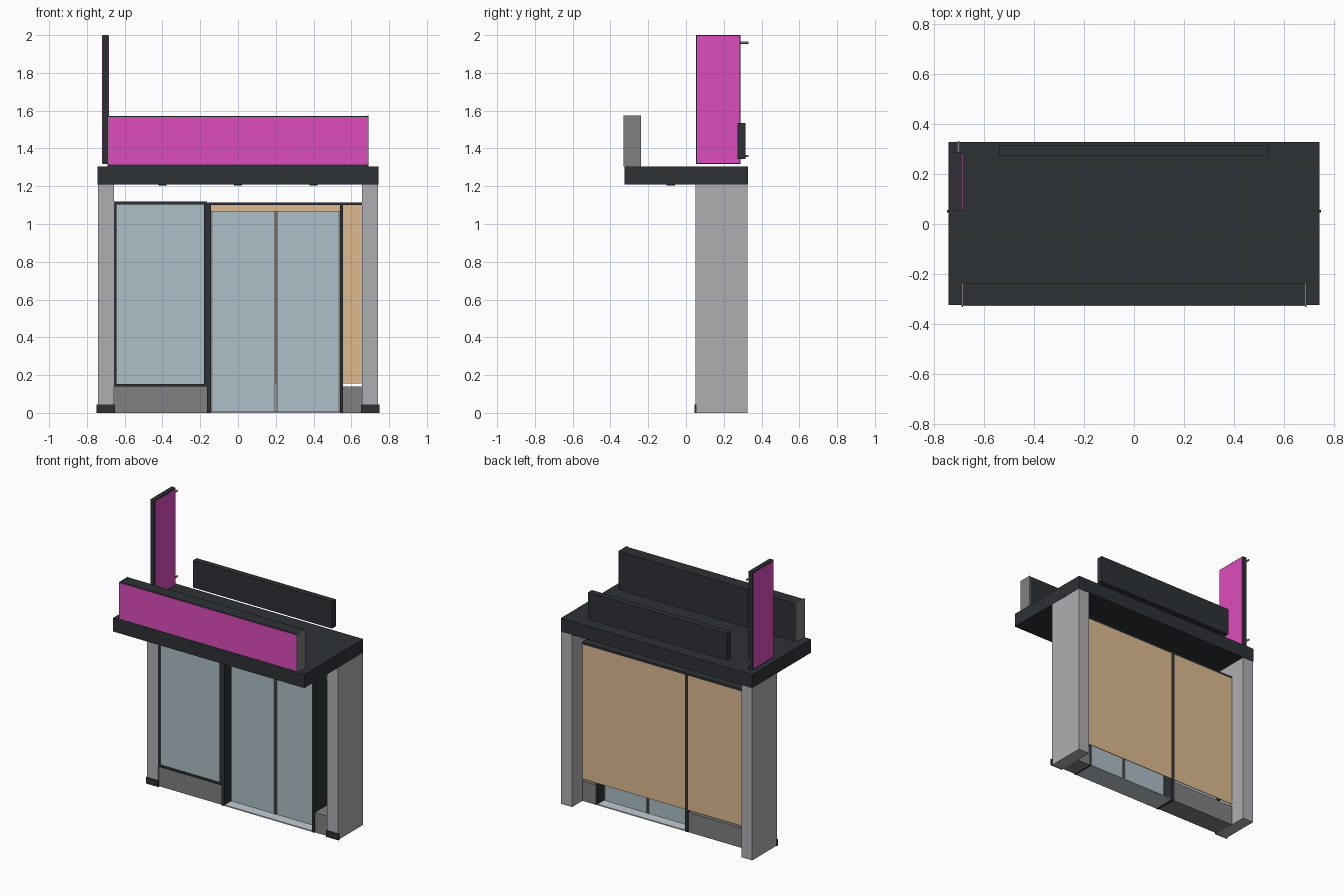
import bpy
import math

if "Cube" in bpy.data.objects:
    bpy.data.objects.remove(bpy.data.objects["Cube"])


def material(name, rgb):
    m = bpy.data.materials.new(name)
    m.diffuse_color = (*rgb, 1)
    m.use_nodes = True
    m.node_tree.nodes["Principled BSDF"].inputs["Base Color"].default_value = m.diffuse_color
    return m


DARK = material("dark_metal", (0.027, 0.031, 0.035))
STONE = material("light_stone", (0.43, 0.43, 0.45))
GREY = material("mid_grey", (0.21, 0.215, 0.21))
GLASS = material("glass_blue", (0.42, 0.52, 0.57))
TAN = material("tan_board", (0.73, 0.50, 0.28))
PINK = material("sign_magenta", (0.72, 0.075, 0.51))
PALE = material("pale_threshold", (0.55, 0.60, 0.66))


def box(name, x, y, z, mat):
    """Box from (min, max) ranges on each axis."""
    verts = [(a, b, c) for a in x for b in y for c in z]
    faces = [(0, 1, 3, 2), (4, 6, 7, 5), (0, 4, 5, 1),
             (2, 3, 7, 6), (0, 2, 6, 4), (1, 5, 7, 3)]
    me = bpy.data.meshes.new(name)
    me.from_pydata(verts, [], faces)
    me.materials.append(mat)
    ob = bpy.data.objects.new(name, me)
    bpy.context.collection.objects.link(ob)
    return ob


def rod(name, loc, radius, depth, rot, mat):
    bpy.ops.mesh.primitive_cylinder_add(vertices=12, radius=radius, depth=depth,
                                        location=loc, rotation=rot)
    ob = bpy.context.object
    ob.name = name
    ob.data.materials.append(mat)
    bpy.ops.object.shade_smooth_by_angle()


def frame(name, x, y, z, t, mat):
    """Four bars around a rectangular opening in the xz plane."""
    box(name + "_bottom", x, y, (z[0], z[0] + t), mat)
    box(name + "_top", x, y, (z[1] - t, z[1]), mat)
    box(name + "_left", (x[0], x[0] + t), y, (z[0] + t, z[1] - t), mat)
    box(name + "_right", (x[1] - t, x[1]), y, (z[0] + t, z[1] - t), mat)


# Side pillars with thin front kick plates
for side, s in (("left", -1), ("right", 1)):
    box(side + "_pillar", sorted((s * 0.742, s * 0.657)), (0.05, 0.325), (0, 1.21), STONE)
    box(side + "_kick_plate", sorted((s * 0.748, s * 0.652)), (0.046, 0.056), (0, 0.045), DARK)

# Canopy and small downlights under it
box("canopy", (-0.743, 0.743), (-0.325, 0.328), (1.21, 1.305), DARK)
for i, x in enumerate((-0.4, 0, 0.4)):
    rod(f"downlight_{i + 1}", (x, -0.08, 1.208), 0.022, 0.008, (0, 0, 0), DARK)

# Main fascia sign
box("fascia_sign_body", (-0.687, 0.687), (-0.324, -0.238), (1.305, 1.572), DARK)
box("fascia_sign_face", (-0.685, 0.685), (-0.328, -0.324), (1.315, 1.567), PINK)
for side, s in (("left", -1), ("right", 1)):
    box(side + "_fascia_cap", sorted((s * 0.685, s * 0.69)), (-0.332, -0.237), (1.305, 1.575), GREY)

# Rear sign board
box("rear_sign_board", (-0.54, 0.54), (0.272, 0.314), (1.345, 1.535), DARK)

# Vertical blade sign with two faces and wall brackets
box("blade_sign_body", (-0.718, -0.686), (0.053, 0.288), (1.317, 2.0), DARK)
for side, x in (("left", (-0.721, -0.718)), ("right", (-0.686, -0.683))):
    box(side + "_blade_face", x, (0.058, 0.283), (1.323, 1.994), PINK)
for name, z in (("lower", 1.36), ("upper", 1.96)):
    rod(name + "_blade_bracket", (-0.702, 0.308, z), 0.006, 0.044, (math.pi / 2, 0, 0), GREY)

# Left display window above a low wall
box("left_low_wall", (-0.657, -0.165), (0.06, 0.21), (0, 0.14), GREY)
frame("window_frame", (-0.657, -0.165), (0.052, 0.09), (0.14, 1.118), 0.014, DARK)
box("window_glass", (-0.643, -0.179), (0.06, 0.07), (0.154, 1.104), GLASS)

# Deep posts either side of the entrance and the header
box("left_door_post", (-0.165, -0.142), (0.052, 0.213), (0, 1.115), DARK)
box("right_door_post", (0.54, 0.556), (0.052, 0.21), (0, 1.115), DARK)
box("header", (-0.165, 0.657), (0.054, 0.212), (1.10, 1.115), DARK)
box("left_header", (-0.657, -0.165), (0.09, 0.212), (1.10, 1.115), DARK)

# Sliding doors with edge stiles, and the threshold
box("left_door_glass", (-0.142, 0.192), (0.128, 0.138), (0.008, 1.07), GLASS)
box("right_door_glass", (0.212, 0.54), (0.128, 0.138), (0.008, 1.07), GLASS)
for name, x in (("left_outer", -0.139), ("left_inner", 0.194),
                ("right_inner", 0.209), ("right_outer", 0.537)):
    box(name + "_door_stile", (x - 0.004, x + 0.004), (0.124, 0.142), (0.008, 1.07), GREY)
box("threshold", (-0.142, 0.54), (0.055, 0.21), (0, 0.008), PALE)

# Right side low wall
box("right_low_wall", (0.556, 0.657), (0.06, 0.21), (0, 0.14), GREY)

# Tan boards closing the back
box("left_back_board", (-0.657, -0.165), (0.207, 0.212), (0.155, 1.10), TAN)
box("right_back_board", (-0.142, 0.657), (0.207, 0.212), (0.155, 1.10), TAN)
